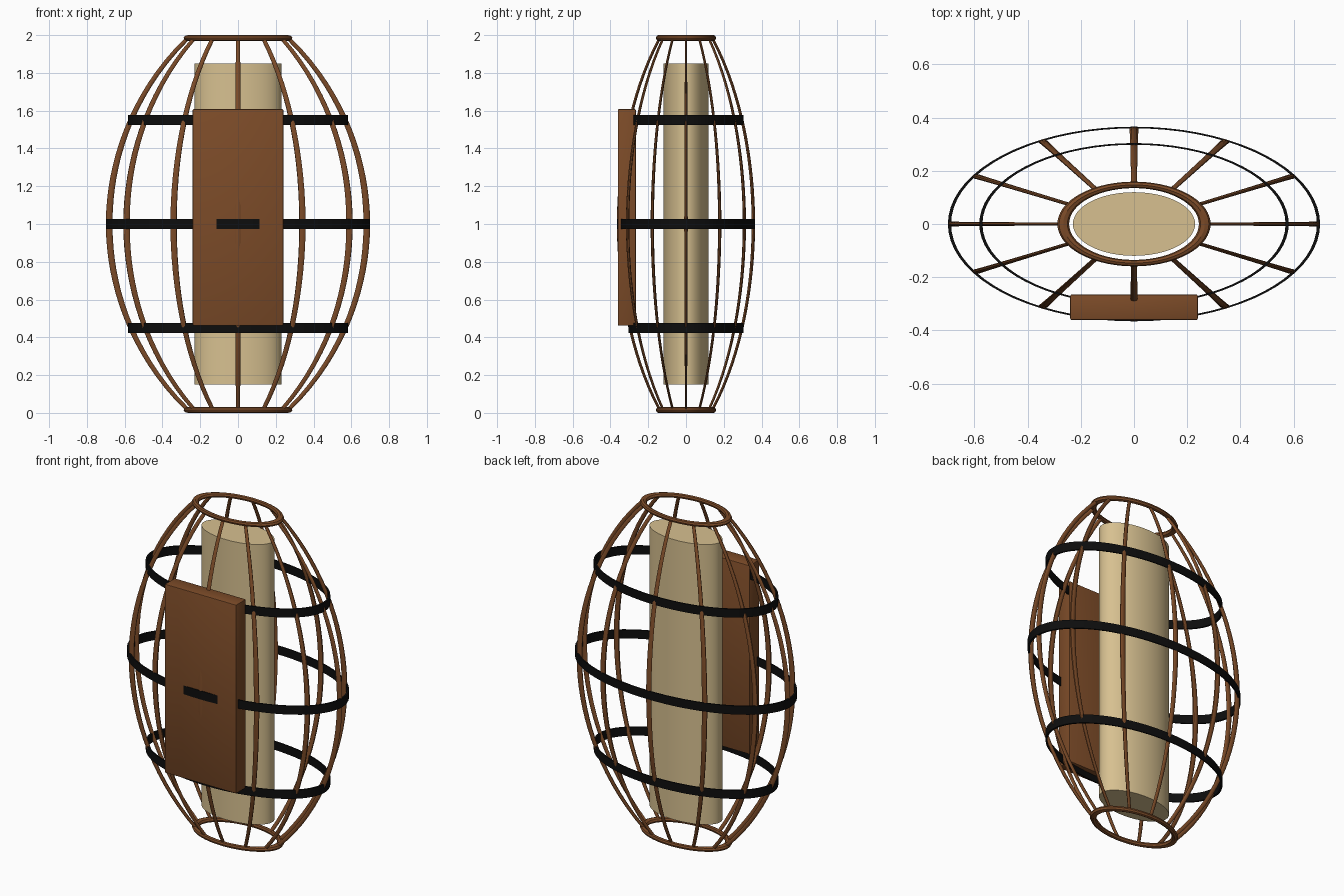
import bpy, bmesh, math
from math import sin, cos, pi, sqrt

cube = bpy.data.objects.get("Cube")
if cube:
    bpy.data.objects.remove(cube, do_unlink=True)


def material(name, rgb):
    m = bpy.data.materials.new(name)
    m.use_nodes = True
    m.diffuse_color = (*rgb, 1)
    bsdf = next(n for n in m.node_tree.nodes if n.type == "BSDF_PRINCIPLED")
    bsdf.inputs["Base Color"].default_value = (*rgb, 1)
    return m


WOOD = material("brown wood", (0.2, 0.07, 0.021))
PAPER = material("cream paper", (0.68, 0.53, 0.28))
IRON = material("black iron", (0.004, 0.004, 0.004))

FLAT = 0.523      # depth of the oval cage relative to its width
WIDE = 0.682      # rib centreline at the waist
NARROW = 0.265    # rib centreline at the end rings
HALF = 0.985      # half height of the ribs


def finish(obj, mat, angle=30):
    obj.data.materials.clear()
    obj.data.materials.append(mat)
    bpy.ops.object.select_all(action="DESELECT")
    obj.select_set(True)
    bpy.context.view_layer.objects.active = obj
    bpy.ops.object.transform_apply(location=False, rotation=True, scale=True)
    bpy.ops.object.shade_smooth_by_angle(angle=math.radians(angle))


def from_bmesh(name, bm):
    bmesh.ops.recalc_face_normals(bm, faces=bm.faces[:])
    mesh = bpy.data.meshes.new(name)
    bm.to_mesh(mesh)
    bm.free()
    obj = bpy.data.objects.new(name, mesh)
    bpy.context.collection.objects.link(obj)
    return obj


def oval_sweep(name, section, z, depth, mat, angle=30, steps=72):
    """Sweep a closed (radius, height) section round an oval."""
    bm = bmesh.new()
    loops = []
    for i in range(steps):
        a = 2 * pi * i / steps
        loops.append([bm.verts.new((r * cos(a), r * sin(a) * depth, z + h))
                      for r, h in section])
    n = len(section)
    for i in range(steps):
        a, b = loops[i], loops[(i + 1) % steps]
        for k in range(n):
            bm.faces.new((a[k], b[k], b[(k + 1) % n], a[(k + 1) % n]))
    finish(from_bmesh(name, bm), mat, angle)


# Bowed ribs, thickest at the waist and tapering to both ends
bow = WIDE - NARROW
arc = (bow ** 2 + HALF ** 2) / (2 * bow)
for i in range(12):
    turn = pi * i / 6
    curve = bpy.data.curves.new("rib", "CURVE")
    curve.dimensions = "3D"
    curve.bevel_depth = 1
    curve.bevel_resolution = 2
    curve.use_fill_caps = True
    spline = curve.splines.new("POLY")
    count = 33
    spline.points.add(count - 1)
    for k, p in enumerate(spline.points):
        h = HALF * (2 * k / (count - 1) - 1)
        r = WIDE - arc + sqrt(arc ** 2 - h ** 2)
        p.co = (r * cos(turn), r * sin(turn), 1 + h, 1)
        p.radius = 0.018 - 0.007 * abs(h) / HALF
    rib = bpy.data.objects.new(f"rib_{i + 1}", curve)
    bpy.context.collection.objects.link(rib)
    rib.scale.y = FLAT
    bpy.ops.object.select_all(action="DESELECT")
    rib.select_set(True)
    bpy.context.view_layer.objects.active = rib
    bpy.ops.object.convert(target="MESH")
    finish(bpy.context.view_layer.objects.active, WOOD, 50)

# Oval wooden end rings
ring = [(0.266 + 0.022 * cos(k * pi / 4), 0.015 * sin(k * pi / 4)) for k in range(8)]
for name, z in (("bottom_ring", 0.015), ("top_ring", 1.985)):
    oval_sweep(name, ring, z, 0.553, WOOD)

# Thin iron bands round the cage
for name, z, r in (("lower_band", 0.45, 0.582), ("middle_band", 1, 0.7),
                   ("upper_band", 1.55, 0.582)):
    strip = [(r, -0.026), (r, 0.026), (r - 0.012, 0.026), (r - 0.012, -0.026)]
    oval_sweep(name, strip, z, FLAT, IRON)

# Oval paper core
bm = bmesh.new()
bmesh.ops.create_cone(bm, cap_ends=True, segments=64, radius1=0.23, radius2=0.23, depth=1.7)
core = from_bmesh("paper_core", bm)
core.location.z = 1
core.scale.y = 0.52
finish(core, PAPER)

# Front panel with softened edges
bm = bmesh.new()
bmesh.ops.create_cube(bm, size=1)
bmesh.ops.scale(bm, vec=(0.48, 0.096, 1.146), verts=bm.verts[:])
bmesh.ops.bevel(bm, geom=bm.edges[:], offset=0.006, segments=2, profile=0.5, affect="EDGES")
panel = from_bmesh("front_panel", bm)
panel.location = (0, -0.313, 1.035)
finish(panel, WOOD)
